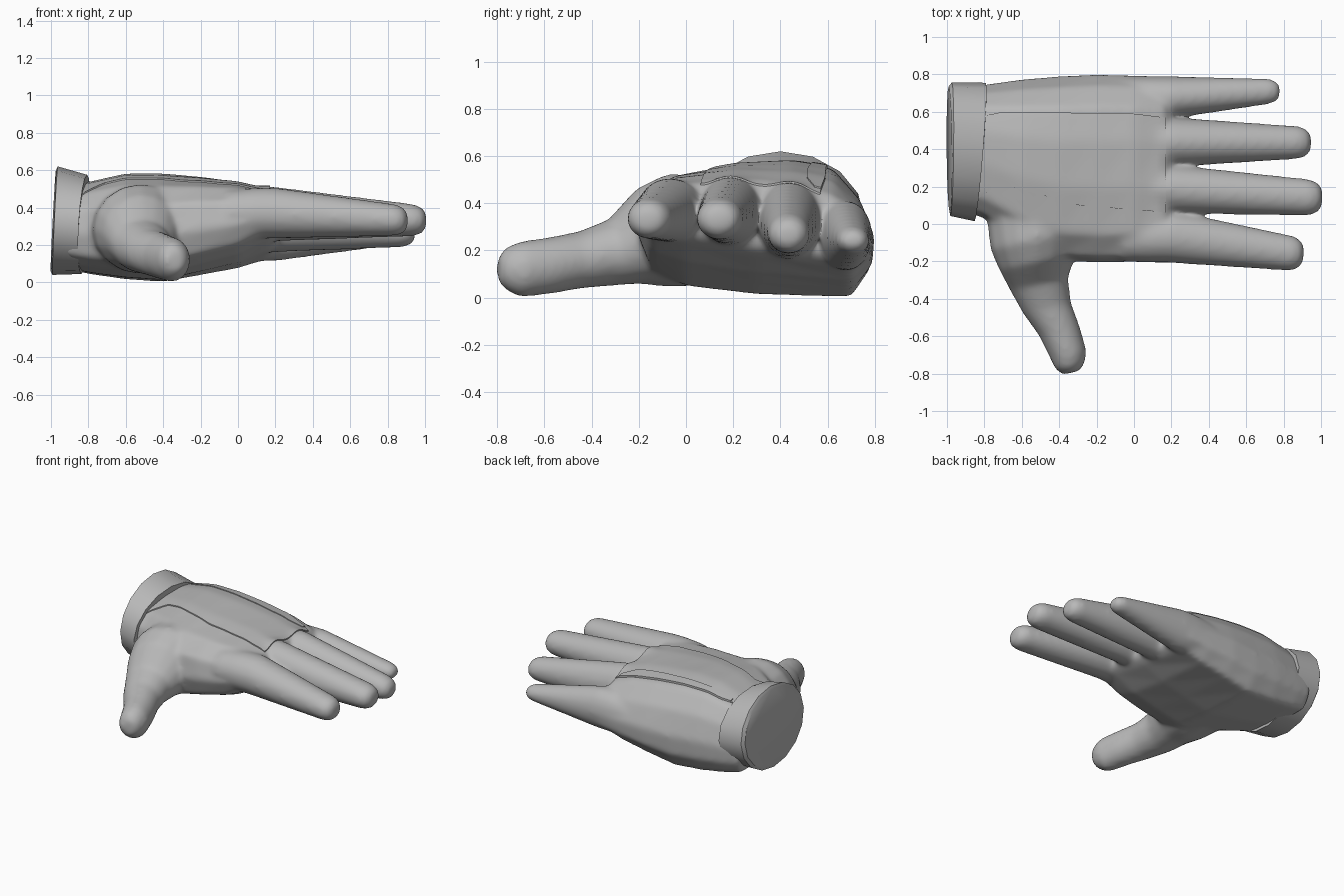
import bpy, bmesh, math
from mathutils import Vector
from mathutils.bvhtree import BVHTree

cube = bpy.data.objects.get("Cube")
if cube:
    bpy.data.objects.remove(cube, do_unlink=True)

grey = bpy.data.materials.new("glove grey")
grey.use_nodes = True
GREY = (0.48, 0.48, 0.48, 1)
grey.diffuse_color = GREY
grey.node_tree.nodes["Principled BSDF"].inputs["Base Color"].default_value = GREY


def loft(bm, rings):
    """Skin a list of equal-length rings and close both ends."""
    loops = [[bm.verts.new(p) for p in ring] for ring in rings]
    n = len(loops[0])
    for a, b in zip(loops, loops[1:]):
        for i in range(n):
            bm.faces.new((a[i], a[(i + 1) % n], b[(i + 1) % n], b[i]))
    bm.faces.new(loops[0][::-1])
    bm.faces.new(loops[-1])


def finish(name, bm, angle=40):
    bmesh.ops.recalc_face_normals(bm, faces=bm.faces)
    mesh = bpy.data.meshes.new(name)
    bm.to_mesh(mesh)
    bm.free()
    obj = bpy.data.objects.new(name, mesh)
    bpy.context.collection.objects.link(obj)
    mesh.materials.append(grey)
    bpy.ops.object.select_all(action='DESELECT')
    obj.select_set(True)
    bpy.context.view_layer.objects.active = obj
    bpy.ops.object.shade_smooth_by_angle(angle=math.radians(angle))
    return obj


def tube(bm, stations, sides=16):
    """Elliptical tube; station = x, y, z, half width, half height."""
    axis = Vector(stations[-1][:3]) - Vector(stations[0][:3])
    side = Vector((-axis.y, axis.x, 0)).normalized()
    rings = []
    for x, y, z, w, h in stations:
        ring = []
        for i in range(sides):
            a = 2 * math.pi * i / sides
            ring.append(Vector((x, y, z)) + side * w * math.cos(a) + Vector((0, 0, h * math.sin(a))))
        rings.append(ring)
    loft(bm, rings)


# Palm: one unit cross-section, stretched at each station
SECTION = [(0, .45), (.03, .73), (.15, .9), (.4, .98), (.65, 1), (.83, .95), (.94, .74),
           (1, .45), (.99, .22), (.91, .02), (.5, .04), (.2, .1), (.05, .2)]
PALM = [  # x, y low, y high, z low, z high, lift of the thumb side, droop of the outer side
    (-.92, .07, .72, .07, .5, 0, 0), (-.8, .035, .74, .04, .525, 0, 0),
    (-.6, -.1, .768, .01, .57, 0, 0), (-.4, -.19, .785, -.004, .57, 0, 0),
    (-.2, -.205, .795, .03, .56, .03, .02), (0, -.2, .79, .065, .545, .06, .05),
    (.16, -.195, .785, .11, .51, .12, .09), (.205, -.17, .765, .15, .45, .12, .1)]
bm = bmesh.new()
loft(bm, [[(x, y0 + v * (y1 - y0),
            z0 + w * (z1 - z0) + lift * (1 - v) * (1 - w) - droop * v * v * w)
           for v, w in SECTION] for x, y0, y1, z0, z1, lift, droop in PALM])

# Fingers: root (y, z, half width, half height) and tip (x, y, z, half width, half height)
FINGERS = [((-.068, .37, .136, .132), (.9, -.165, .33, .086, .076)),
           ((.187, .365, .126, .142), (1, .138, .33, .091, .077)),
           ((.438, .325, .129, .16), (.94, .435, .265, .08, .071)),
           ((.677, .262, .109, .145), (.775, .712, .24, .06, .045))]
ROOT = .2
for (ry, rz, rw, rh), (tx, ty, tz, tw, th) in FINGERS:
    rings = [(-.05, ry, rz, rw * .95, rh * .9), (.1, ry, rz, rw, rh)]
    for t, k in ((0, 1), (.5, 1), (.92, 1), (.975, .85), (1.003, .5)):
        rings.append((ROOT + t * (tx - ROOT), ry + t * (ty - ry), rz + t * (tz - rz),
                      k * (rw + t * (tw - rw)), k * (rh + t * (th - rh))))
    tube(bm, rings)

# Thumb
tube(bm, [(-.53, .1, .285, .26, .23), (-.52, -.08, .285, .25, .235), (-.515, -.2, .262, .207, .2),
          (-.508, -.32, .192, .155, .138), (-.465, -.45, .16, .128, .118),
          (-.4, -.57, .137, .108, .117), (-.35, -.7, .12, .095, .115),
          (-.343, -.755, .122, .078, .092), (-.335, -.79, .12, .05, .055)])
hand = finish("glove_hand", bm, 180)

# Fuse the parts into one soft skin, then make up for the shrinkage
fuse = hand.modifiers.new("fuse", 'REMESH')
fuse.mode = 'VOXEL'
fuse.voxel_size = 0.014
fuse.use_smooth_shade = True
soft = hand.modifiers.new("soften", 'SMOOTH')
soft.factor = 0.5
soft.iterations = 20
swell = hand.modifiers.new("swell", 'DISPLACE')
swell.mid_level = 0
swell.strength = 0.005
bpy.context.view_layer.update()
skin = BVHTree.FromObject(hand, bpy.context.evaluated_depsgraph_get())


def path_y(path, x):
    for (x0, y0), (x1, y1) in zip(path, path[1:]):
        if x <= x1:
            return y0 + (y1 - y0) * (x - x0) / (x1 - x0)
    return path[-1][1]


def drape(name, low, high, x0, x1, rise, nx, ny):
    """Raised panel lying on the back of the hand between two edge paths."""
    bm = bmesh.new()
    grid = []
    for i in range(nx + 1):
        row = []
        for j in range(ny + 1):
            v = j / ny
            x = x0 + (x1 - x0) * i / nx
            y = path_y(low, x) * (1 - v) + path_y(high, x) * v
            hit = skin.ray_cast(Vector((x, y, 2)), Vector((0, 0, -1)))[0]
            row.append(bm.verts.new((x, y, (hit.z if hit else .5) + rise)))
        grid.append(row)
    for a, b in zip(grid, grid[1:]):
        for j in range(ny):
            bm.faces.new((a[j], b[j], b[j + 1], a[j + 1]))
    border = bmesh.ops.extrude_face_region(bm, geom=bm.faces[:])
    for g in border["geom"]:
        if isinstance(g, bmesh.types.BMVert):
            g.co.z -= rise + .02
    return finish(name, bm)


# Back-of-hand panel and the raised strip along its outer edge
LOW = [(-.84, .13), (-.72, .22), (-.3, .1), (.2, .06)]
HIGH = [(-.84, .57), (-.7, .6), (0, .59), (.2, .565)]
SEAM = [(-.77, .56), (-.1, .513), (.05, .513), (.14, .545)]
drape("back_panel", LOW, HIGH, -.84, .17, .008, 40, 20)
drape("outer_strip", SEAM, HIGH, -.77, .14, .014, 30, 4)

# Cuff: slanted band with a thin rim at the wrist end
bm = bmesh.new()
CUFF = [  # x, slant by y, slant by z, y centre, y radius, z centre, z radius
    (-.988, -.003, .014, .4, .335, .33, .27), (-.978, .004, .014, .4, .357, .33, .29),
    (-.822, .03, .015, .385, .37, .31, .265), (-.822, .03, .015, .385, .34, .31, .235)]
angles = [2 * math.pi * i / 16 for i in range(16)]
loft(bm, [[(x + sy * math.cos(a) + sz * math.sin(a), cy + ry * math.cos(a), cz + rz * math.sin(a))
           for a in angles] for x, sy, sz, cy, ry, cz, rz in CUFF])
finish("cuff", bm, 35)
